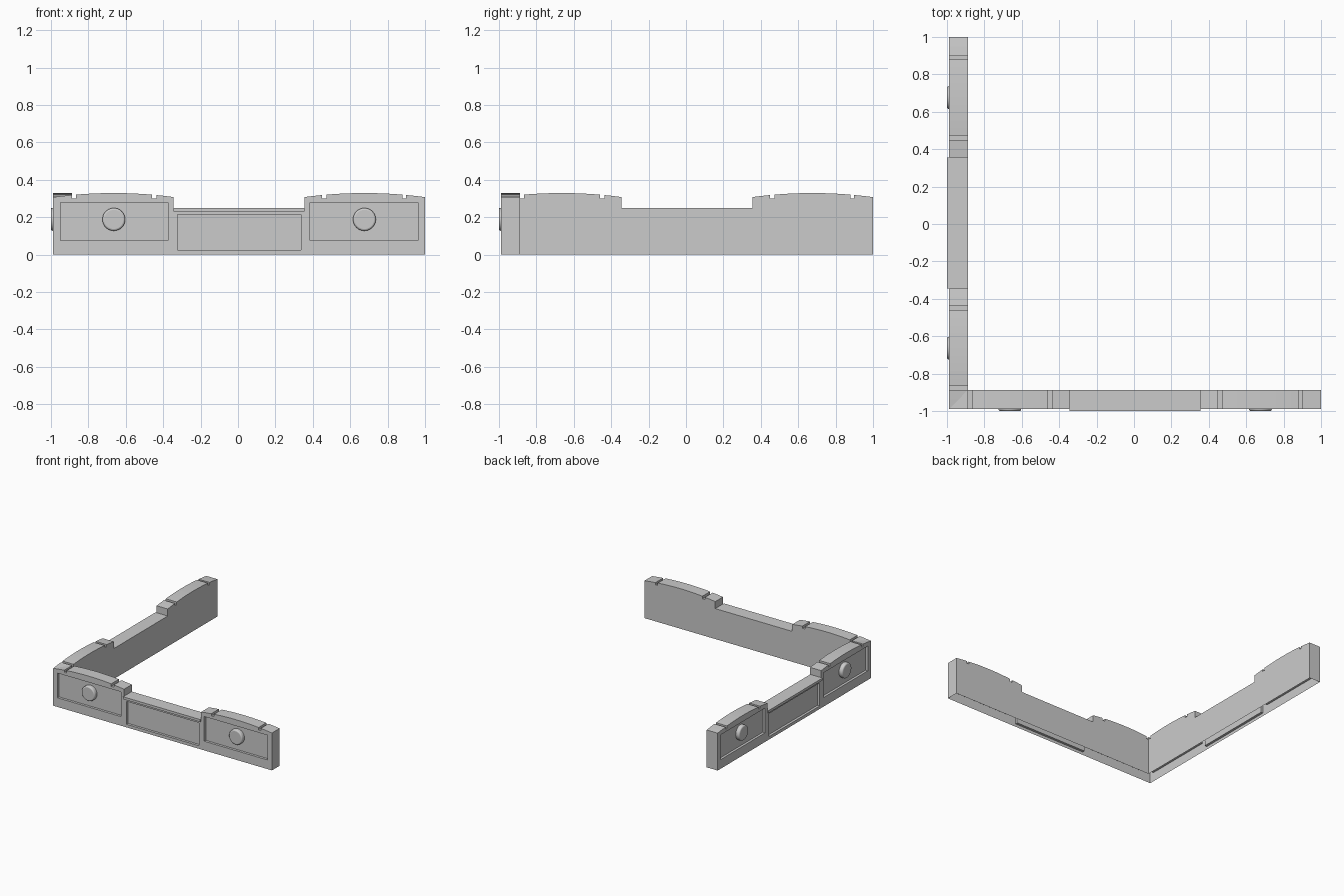
import bpy, bmesh, math
from mathutils import Matrix, Vector

old = bpy.data.objects.get("Cube")
if old:
    bpy.data.objects.remove(old, do_unlink=True)

MID = 0.006                 # centre of each wall along its length
HALF = 0.994                # half the wall length
OUT, INN = -0.988, -0.888   # outer and inner wall planes
DEPTH = 0.02                # depth of the sunken panels
SWAP = Matrix(((0, 1, 0, 0), (1, 0, 0, 0), (0, 0, 1, 0), (0, 0, 0, 1)))

stone = bpy.data.materials.new("grey_stone")
stone.use_nodes = True
stone.diffuse_color = (0.6, 0.6, 0.6, 1)
stone.node_tree.nodes["Principled BSDF"].inputs["Base Color"].default_value = (0.6, 0.6, 0.6, 1)


def add_object(name, bm):
    mesh = bpy.data.meshes.new(name)
    bm.to_mesh(mesh)
    bm.free()
    mesh.materials.append(stone)
    obj = bpy.data.objects.new(name, mesh)
    bpy.context.collection.objects.link(obj)
    return obj


def add_pair(part, bm):
    """Add a part on the front wall and its mirror on the side wall."""
    twin = bm.copy()
    bmesh.ops.transform(twin, matrix=SWAP, verts=twin.verts)
    bmesh.ops.reverse_faces(twin, faces=twin.faces)
    return add_object("front_" + part, bm), add_object("side_" + part, twin)


def add_box(bm, x0, x1, y0, y1, z0, z1):
    size = Vector((x1 - x0, y1 - y0, z1 - z0))
    centre = Vector((x0 + x1, y0 + y1, z0 + z1)) / 2
    bmesh.ops.create_cube(bm, size=1, matrix=Matrix.Translation(centre) @ Matrix.Diagonal(size).to_4x4())


def arch(t):
    """Height of the low arch at distance t from the wall centre."""
    return 0.329 - 0.022 * ((t - 0.67) / 0.324) ** 2


def half_profile():
    """Top outline from the wall centre out to one end."""
    pts = [(0.35, 0.25)]
    for a, b, steps in ((0.35, 0.443, 2), (0.467, 0.873, 10), (0.893, HALF, 2)):
        if a > 0.4:
            pts.append((a, 0.3))
        pts += [(t, arch(t)) for t in (a + (b - a) * i / steps for i in range(steps + 1))]
        if b < HALF:
            pts.append((b, 0.3))
    return pts


# Solid wall from its outline
half = half_profile()
outline = [(-HALF, 0)] + [(-t, z) for t, z in reversed(half)] + half + [(HALF, 0)]
bm = bmesh.new()
face = bm.faces.new([bm.verts.new((MID + t, OUT, z)) for t, z in outline])
grown = bmesh.ops.extrude_face_region(bm, geom=[face])["geom"]
bmesh.ops.translate(bm, vec=(0, INN - OUT, 0), verts=[v for v in grown if isinstance(v, bmesh.types.BMVert)])
bmesh.ops.recalc_face_normals(bm, faces=bm.faces)
blank = add_object("wall_blank", bm)

# Cutter for the three sunken panels
bm = bmesh.new()
for a, b, z0, z1 in ((-0.956, -0.379, 0.075, 0.278), (-0.33, 0.33, 0.025, 0.213), (0.379, 0.956, 0.075, 0.278)):
    add_box(bm, MID + a, MID + b, OUT - 0.05, OUT + DEPTH, z0, z1)
cutter = add_object("panel_cutter", bm)
cutter.hide_render = True
cut = blank.modifiers.new("panels", "BOOLEAN")
cut.operation = "DIFFERENCE"
cut.solver = "EXACT"
cut.object = cutter

# Mitre the corner and open the underside
bm = bmesh.new()
bm.from_object(blank, bpy.context.evaluated_depsgraph_get())
bmesh.ops.bisect_plane(bm, geom=bm.verts[:] + bm.edges[:] + bm.faces[:], dist=1e-5,
                       plane_co=(OUT, OUT, 0), plane_no=(1, -1, 0), clear_inner=True)
under = [f for f in bm.faces if f.calc_center_median().z < 0.001]
bmesh.ops.delete(bm, geom=under, context="FACES")
add_pair("wall", bm)
for helper in (blank, cutter):
    bpy.data.objects.remove(helper, do_unlink=True)

# Coping lip along the low middle section
bm = bmesh.new()
add_box(bm, MID - 0.35, MID + 0.35, -1, OUT, 0.23, 0.25)
add_pair("coping_lip", bm)

# Round bosses in the outer panels
for side, label in ((-1, "near"), (1, "far")):
    bm = bmesh.new()
    place = Matrix.Translation((MID + side * 0.67, (OUT + DEPTH - 1) / 2, 0.188)) @ Matrix.Rotation(math.pi / 2, 4, "X")
    bmesh.ops.create_cone(bm, cap_ends=True, segments=32, radius1=0.061, radius2=0.061,
                          depth=OUT + DEPTH + 1, matrix=place)
    rim = [e for e in bm.edges if all(v.co.y < OUT for v in e.verts)]
    bmesh.ops.bevel(bm, geom=rim, offset=0.01, segments=3, profile=0.5, affect="EDGES")
    for f in bm.faces:
        f.smooth = len(f.verts) == 4
    add_pair("boss_" + label, bm)
